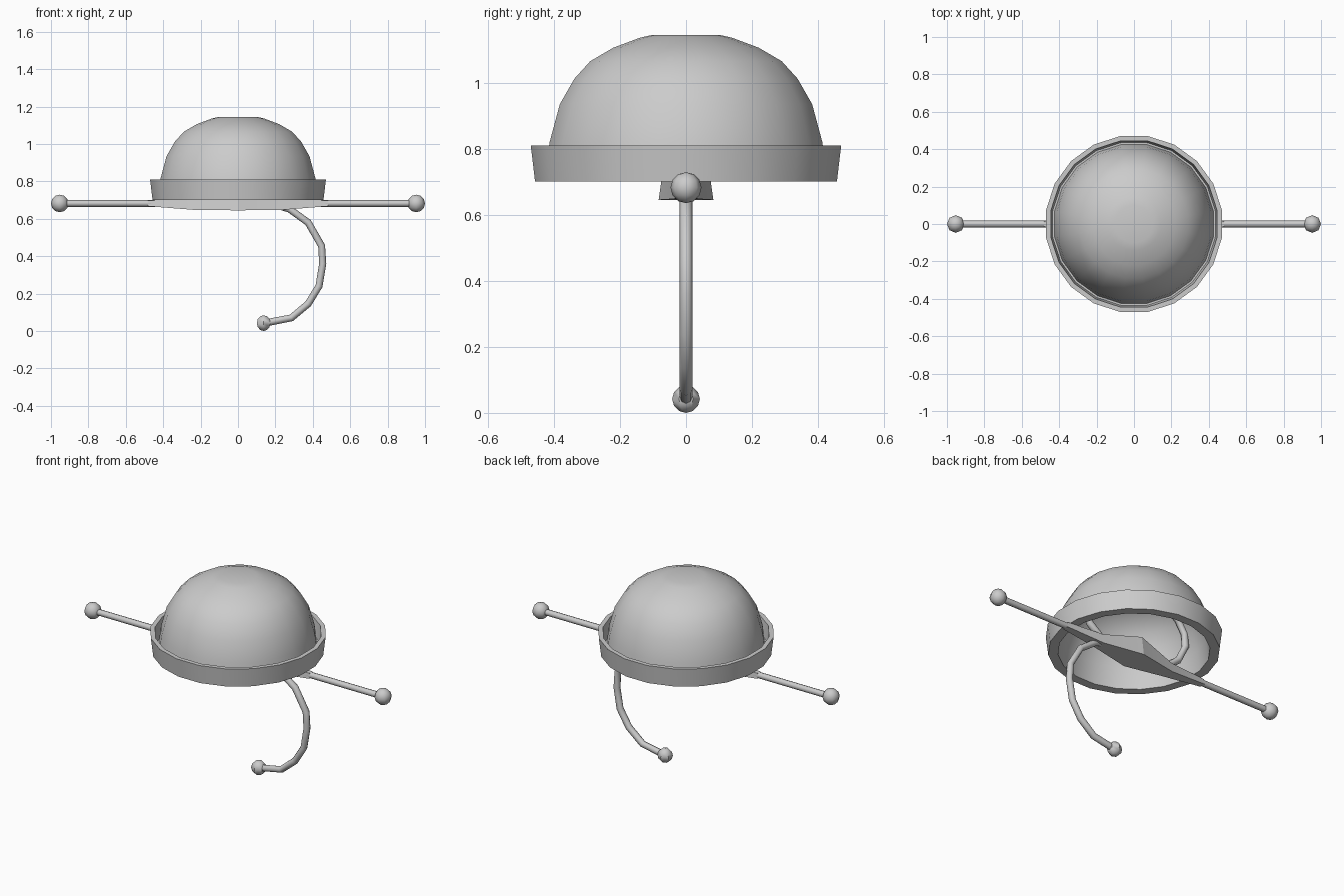
import bpy, bmesh, math

if "Cube" in bpy.data.objects:
    bpy.data.objects.remove(bpy.data.objects["Cube"])

SIDES = 20


def finish(name, bm, angle=35):
    bmesh.ops.recalc_face_normals(bm, faces=bm.faces)
    mesh = bpy.data.meshes.new(name)
    bm.to_mesh(mesh)
    bm.free()
    ob = bpy.data.objects.new(name, mesh)
    bpy.context.collection.objects.link(ob)
    bpy.ops.object.select_all(action='DESELECT')
    ob.select_set(True)
    bpy.context.view_layer.objects.active = ob
    bpy.ops.object.shade_smooth_by_angle(angle=math.radians(angle))
    return ob


def lathe(name, profile):
    """Revolve (apothem, z) points into a 20-sided shell with flats on the axes."""
    bm = bmesh.new()
    k = 1 / math.cos(math.pi / SIDES)
    rings = []
    for r, z in profile:
        if r == 0:
            rings.append([bm.verts.new((0, 0, z))] * SIDES)
            continue
        ring = []
        for i in range(SIDES):
            a = math.tau * (i + 0.5) / SIDES
            ring.append(bm.verts.new((r * k * math.cos(a), r * k * math.sin(a), z)))
        rings.append(ring)
    for lo, hi in zip(rings, rings[1:]):
        for i in range(SIDES):
            j = (i + 1) % SIDES
            corners = list(dict.fromkeys((lo[i], lo[j], hi[j], hi[i])))
            bm.faces.new(corners)
    return finish(name, bm)


def tube(name, points, radius):
    """Eight-sided bar along (x, z) points in the y = 0 plane."""
    cu = bpy.data.curves.new(name, 'CURVE')
    cu.dimensions = '3D'
    cu.bevel_depth = radius
    cu.bevel_resolution = 2
    cu.use_fill_caps = True
    sp = cu.splines.new('POLY')
    sp.points.add(len(points) - 1)
    for p, (x, z) in zip(sp.points, points):
        p.co = (x, 0, z, 1)
    ob = bpy.data.objects.new(name, cu)
    bpy.context.collection.objects.link(ob)


def ball(name, x, z, radius, sides):
    bm = bmesh.new()
    bmesh.ops.create_uvsphere(bm, u_segments=sides, v_segments=6, radius=radius)
    bmesh.ops.translate(bm, verts=bm.verts, vec=(x, 0, z))
    finish(name, bm, 50)


# Hollow cup with a turned-up lip, drawn from outer crown to inner crown
lathe("cup_guard", [
    (0, 1.145), (0.10, 1.145), (0.14, 1.136), (0.22, 1.106), (0.29, 1.065),
    (0.338, 1.012), (0.382, 0.935), (0.413, 0.82), (0.425, 0.72),
    (0.435, 0.72), (0.445, 0.81), (0.47, 0.81), (0.457, 0.70), (0.405, 0.70),
    (0.393, 0.82), (0.362, 0.928), (0.32, 1.0), (0.275, 1.048),
    (0.21, 1.086), (0.10, 1.122), (0, 1.125)])

# Cross bars with ball tips, and the arms curving up inside the cup
for side, label in ((-1, "left"), (1, "right")):
    tube(label + "_cross_bar", [(0, 0.682), (side * 0.95, 0.682)], 0.018)
    ball(label + "_bar_tip", side * 0.953, 0.682, 0.047, 8)
    tube(label + "_inner_arm", [(side * x, z) for x, z in (
        (0.14, 0.68), (0.22, 0.69), (0.31, 0.76), (0.36, 0.86),
        (0.355, 0.94), (0.31, 1.01), (0.22, 1.08))], 0.02)

# Diamond-shaped centre block
bm = bmesh.new()
plan = [(0.48, 0.018), (0.24, 0.035), (0, 0.083), (-0.24, 0.035), (-0.48, 0.018)]
plan += [(x, -y) for x, y in reversed(plan)]
low_z = {0: 0.645, 0.24: 0.648, 0.48: 0.667}
top_z = {0: 0.76, 0.24: 0.705, 0.48: 0.698}
low = [bm.verts.new((x, y, low_z[abs(x)])) for x, y in plan]
top = [bm.verts.new((x, y * 0.8, top_z[abs(x)])) for x, y in plan]
n = len(plan)
for i in range(n):
    j = (i + 1) % n
    bm.faces.new((low[i], low[j], top[j], top[i]))
for loop in (low, top):
    for i in range(4):
        bm.faces.new((loop[i], loop[i + 1], loop[n - 2 - i], loop[n - 1 - i]))
finish("centre_block", bm, 20)

# Hooked hand guard below the cup
tube("knuckle_bow", [(0.20, 0.675), (0.275, 0.652), (0.375, 0.58), (0.447, 0.455),
                     (0.453, 0.36), (0.433, 0.24), (0.375, 0.145),
                     (0.285, 0.07), (0.14, 0.042)], 0.019)
ball("knuckle_bow_tip", 0.137, 0.042, 0.042, 6)
